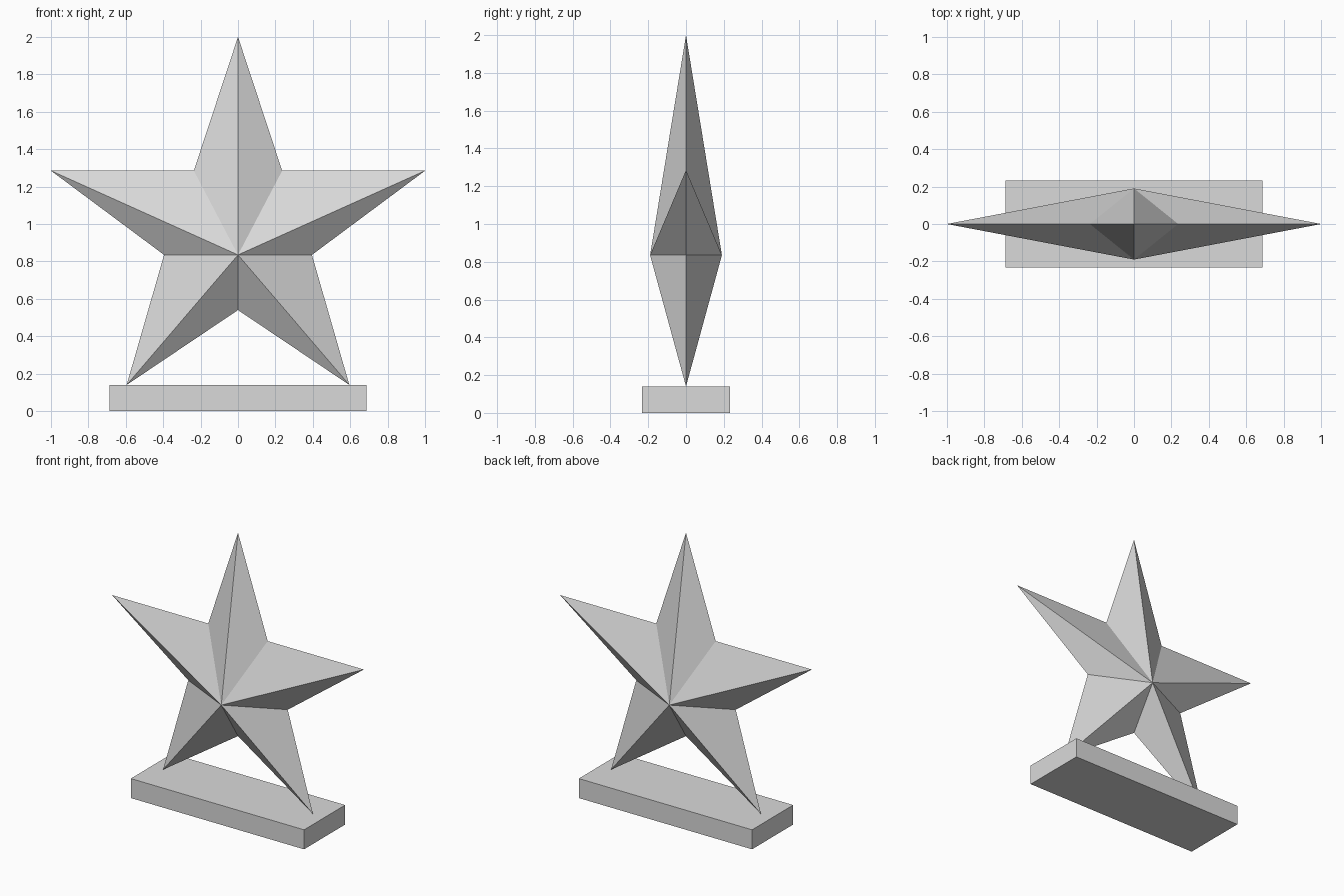
import bpy, bmesh

if "Cube" in bpy.data.objects:
    bpy.data.objects.remove(bpy.data.objects["Cube"])

grey = bpy.data.materials.new("light grey")
grey.diffuse_color = (0.7, 0.7, 0.7, 1)
grey.use_nodes = True
grey.node_tree.nodes["Principled BSDF"].inputs["Base Color"].default_value = grey.diffuse_color


def finish(bm, name):
    bmesh.ops.recalc_face_normals(bm, faces=bm.faces)
    mesh = bpy.data.meshes.new(name)
    bm.to_mesh(mesh)
    bm.free()
    mesh.materials.append(grey)
    obj = bpy.data.objects.new(name, mesh)
    bpy.context.collection.objects.link(obj)
    return obj


# Star: right half outline from top tip to bottom notch, mirrored to the left
half = [(0, 2.0), (0.236, 1.285), (1.0, 1.285), (0.395, 0.835),
        (0.595, 0.14), (0, 0.54)]
outline = half + [(-x, z) for x, z in reversed(half[1:-1])]

bm = bmesh.new()
rim = [bm.verts.new((x, 0, z)) for x, z in outline]
# Front and back peaks joined to the rim by flat facets
for y in (-0.19, 0.19):
    peak = bm.verts.new((0, y, 0.835))
    for a, b in zip(rim, rim[1:] + rim[:1]):
        bm.faces.new((a, b, peak))
finish(bm, "star")

# Base slab
bm = bmesh.new()
bmesh.ops.create_cube(bm, size=1)
bmesh.ops.scale(bm, vec=(1.376, 0.466, 0.14), verts=bm.verts)
bmesh.ops.translate(bm, vec=(0, 0, 0.07), verts=bm.verts)
finish(bm, "base")
